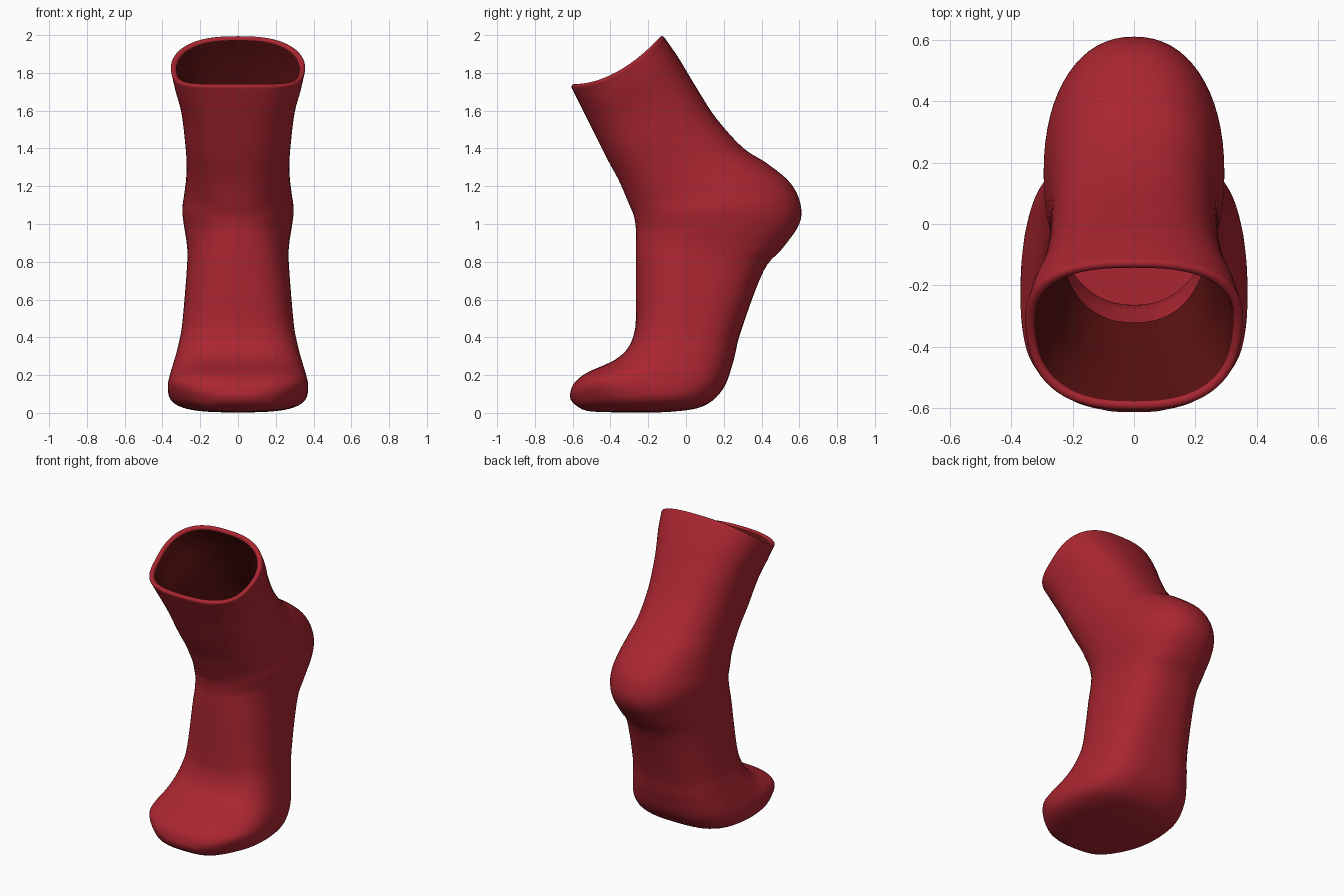
import bpy, bmesh, math

if "Cube" in bpy.data.objects:
    bpy.data.objects.remove(bpy.data.objects["Cube"])

SEG = 64     # points around each ring
STEPS = 5    # rings between two sections
WALL = .03   # fabric thickness at the cuff

# Sections from cuff to toe: front y, front z, back y, back z, half width
SECTIONS = [
    (-.605, 1.72, -.115, 1.988, .352),
    (-.56, 1.63, -.04, 1.88, .335),
    (-.50, 1.51, .05, 1.73, .303),
    (-.42, 1.35, .16, 1.56, .282),
    (-.36, 1.24, .30, 1.405, .272),
    (-.32, 1.15, .43, 1.32, .275),
    (-.295, 1.09, .55, 1.22, .285),
    (-.275, 1.04, .605, 1.11, .295),
    (-.265, .97, .60, 1.0, .285),
    (-.265, .90, .51, .87, .27),
    (-.265, .80, .41, .75, .27),
    (-.265, .52, .29, .43, .295),
    (-.275, .42, .25, .27, .317),
    (-.31, .34, .195, .125, .345),
    (-.37, .285, .09, .035, .365),
    (-.44, .25, -.08, .006, .37),
    (-.51, .22, -.27, .003, .348),
    (-.565, .185, -.42, .004, .285),
    (-.60, .145, -.53, .012, .20),
    (-.614, .10, -.59, .045, .10),
]


def material(name, color):
    m = bpy.data.materials.new(name)
    m.diffuse_color = (*color, 1)
    m.use_nodes = True
    m.node_tree.nodes["Principled BSDF"].inputs["Base Color"].default_value = m.diffuse_color
    return m


def spline(rows):
    """Catmull-Rom through the sections, adding roundness, egg skew and rim dip."""
    out = []
    last = len(rows) - 1
    for n in range(last * STEPS + 1):
        i = min(n // STEPS, last - 1)
        u = n / STEPS
        t = u - i
        quad = [rows[min(max(i + k, 0), last)] for k in (-1, 0, 1, 2)]
        sec = [.5 * (2 * b + (c - a) * t + (2 * a - 5 * b + 4 * c - d) * t * t
                     + (3 * b - a - 3 * c + d) * t ** 3) for a, b, c, d in zip(*quad)]
        # squarer in the cuff and the foot, rounder at the heel and the toe tip
        power = 2.2 + .4 * max(0, 1 - u / 6) + .8 * min(1, max(0, (u - 8) / 5))
        power -= .5 * max(0, (u - 16) / 3)
        fade = max(0, 1 - u / 3)
        out.append((*sec, power, .09 * fade, .06 * fade ** 1.5))
    return out


def ring(sec, inset=0, lift=0):
    """Superellipse between the front and back point of a section."""
    fy, fz, by, bz, w, n, skew, dip = sec
    half = math.hypot(by - fy, bz - fz) / 2
    uy, uz = (by - fy) / (2 * half), (bz - fz) / (2 * half)
    pts = []
    for k in range(SEG):
        a = 2 * math.pi * k / SEG
        c, s = math.cos(a), math.sin(a)
        c = math.copysign(abs(c) ** (2 / n), c)
        s = math.copysign(abs(s) ** (2 / n), s)
        r = (half - inset) * c
        pts.append((s * (w - inset) * (1 + skew * c),
                    (fy + by) / 2 + uy * r - uz * lift,
                    (fz + bz) / 2 + uz * r + uy * lift - dip * (1 - c * c)))
    return pts


def loft(name, rings, mat, outward, tip=None):
    bm = bmesh.new()
    loops = [[bm.verts.new(p) for p in r] for r in rings]
    for a, b in zip(loops, loops[1:]):
        for k in range(SEG):
            j = (k + 1) % SEG
            bm.faces.new((a[k], a[j], b[j], b[k]))
    if tip:
        v = bm.verts.new(tip)
        for k in range(SEG):
            bm.faces.new((loops[-1][k], loops[-1][(k + 1) % SEG], v))
    for f in bm.faces:
        f.smooth = True
    me = bpy.data.meshes.new(name)
    bm.to_mesh(me)
    bm.free()
    me.materials.append(mat)
    # turn the faces the right way, judged by the widest face
    side = max(me.polygons, key=lambda q: q.center.x)
    if (side.normal.x > 0) != outward:
        me.flip_normals()
    bpy.context.collection.objects.link(bpy.data.objects.new(name, me))


red = material("sock red", (.40, .019, .03))
dark = material("lining dark red", (.11, .006, .006))
sections = spline(SECTIONS)

# Rolled rim, then the outer skin down to the toe
angles = [math.pi * (1 - i / 8) for i in range(8)]
rim = [ring(sections[0], WALL / 2 * (1 - math.cos(t)), .013 * math.sin(t)) for t in angles]
loft("sock", rim + [ring(s) for s in sections], red, True, tip=(0, -.612, .07))

# Lining: inner wall of the cuff, ending at the ankle
depth = 4 * STEPS + 2
loft("cuff_lining", [ring(s, WALL) for s in sections[:depth]], dark, False)
